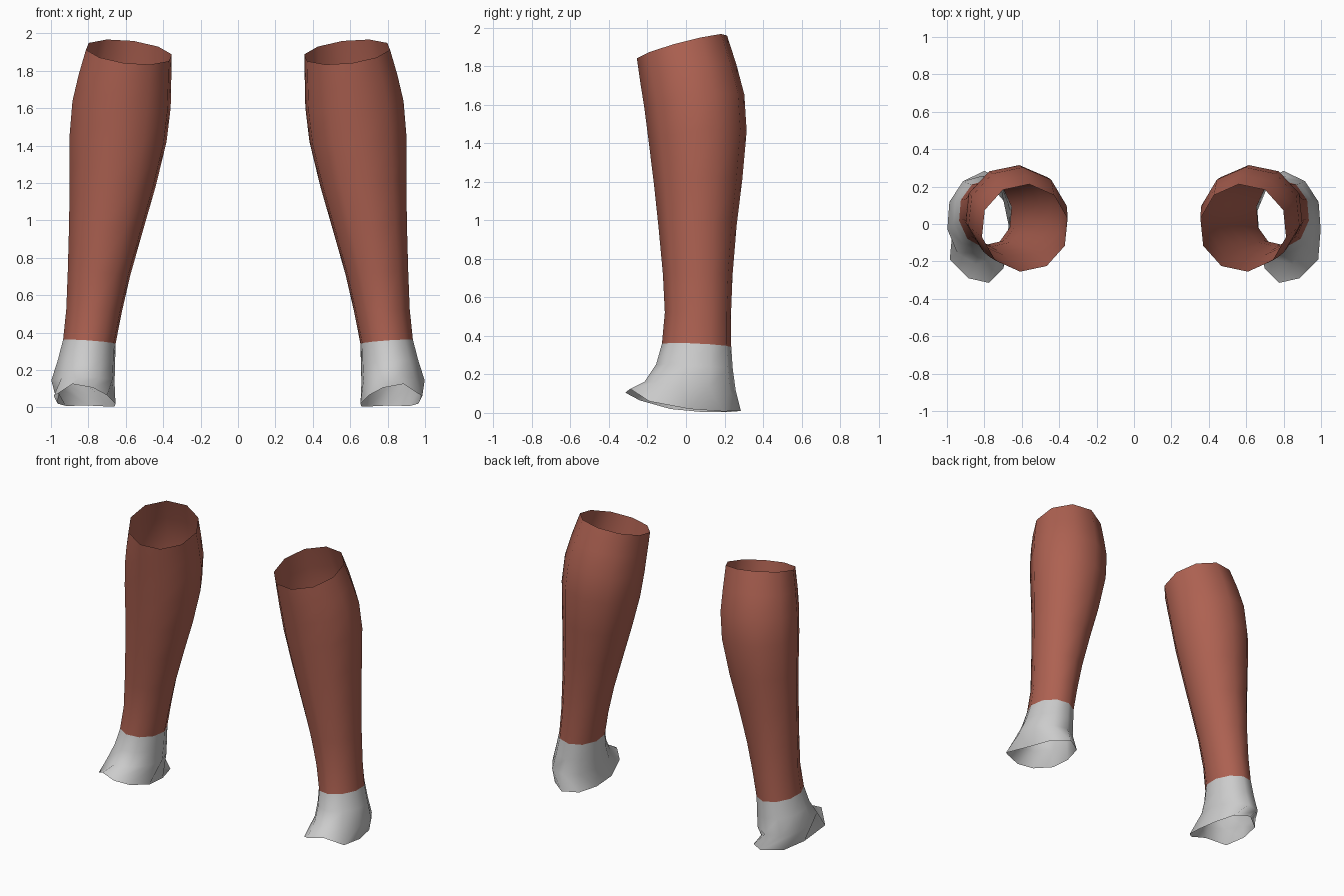
import bpy, math

SIDES = 10
PHASE = math.radians(-84)


def material(name, rgb):
    m = bpy.data.materials.new(name)
    m.diffuse_color = (*rgb, 1)
    return m


RED = material("brick red", (0.42, 0.12, 0.083))
GREY = material("light grey", (0.6, 0.6, 0.6))


def ring(z, x0, x1, y0, y1, tilt_x=0.0, tilt_y=0.0):
    """Ten-sided tilted loop filling the given x and y extents."""
    pts = []
    for i in range(SIDES):
        a = PHASE + 2 * math.pi * i / SIDES
        u, v = math.cos(a) / 0.978, math.sin(a) / 0.995
        pts.append(((x0 + x1) / 2 + u * (x1 - x0) / 2,
                    (y0 + y1) / 2 + v * (y1 - y0) / 2,
                    z + tilt_x * u + tilt_y * v))
    return pts


def loft(name, rings, mat, side):
    """Open tube through the loops, from bottom to top; side=-1 mirrors it."""
    verts = [(side * x, y, z) for r in rings for x, y, z in r]
    faces = []
    for j in range(len(rings) - 1):
        for i in range(SIDES):
            k = (i + 1) % SIDES
            f = (j * SIDES + i, j * SIDES + k,
                 (j + 1) * SIDES + k, (j + 1) * SIDES + i)
            faces.append(f if side > 0 else f[::-1])
    me = bpy.data.meshes.new(name)
    me.from_pydata(verts, [], faces)
    me.materials.append(mat)
    me.shade_smooth()
    ob = bpy.data.objects.new(name, me)
    bpy.context.collection.objects.link(ob)


# Shared loop where the shin meets the ankle cuff
ankle = ring(0.35, 0.655, 0.935, -0.125, 0.235, 0.010, -0.008)

# Shin and calf, tapering up to the slanted knee opening
shin = [
    ankle,
    ring(0.52, 0.62, 0.918, -0.11, 0.234, 0.005, 0.0),
    ring(0.72, 0.575, 0.91, -0.12, 0.242, 0.01, 0.0),
    ring(0.97, 0.505, 0.903, -0.143, 0.263, 0.015, 0.005),
    ring(1.20, 0.44, 0.90, -0.167, 0.292, 0.02, 0.01),
    ring(1.44, 0.382, 0.90, -0.195, 0.315, 0.025, 0.025),
    ring(1.62, 0.36, 0.885, -0.217, 0.303, 0.025, 0.035),
    ring(1.76, 0.357, 0.853, -0.237, 0.262, 0.025, 0.05),
    ring(1.90, 0.355, 0.813, -0.255, 0.213, 0.025, 0.062),
]

# Wavy hem of the ankle cuff, front edge raised
hem = [
    (0.885, -0.29, 0.125), (0.985, -0.19, 0.06), (0.965, 0.02, 0.02),
    (0.92, 0.19, 0.008), (0.80, 0.285, 0.01), (0.70, 0.225, 0.005),
    (0.66, 0.08, 0.005), (0.655, -0.08, 0.02), (0.70, -0.24, 0.065),
    (0.775, -0.315, 0.105),
]
cuff = [
    hem,
    ring(0.14, 0.66, 0.998, -0.215, 0.258, 0.0, -0.022),
    ring(0.24, 0.657, 0.965, -0.155, 0.243, 0.005, -0.012),
    ankle,
]

for label, side in (("left", 1), ("right", -1)):
    loft(label + "_shin", shin, RED, side)
    loft(label + "_ankle_cuff", cuff, GREY, side)
